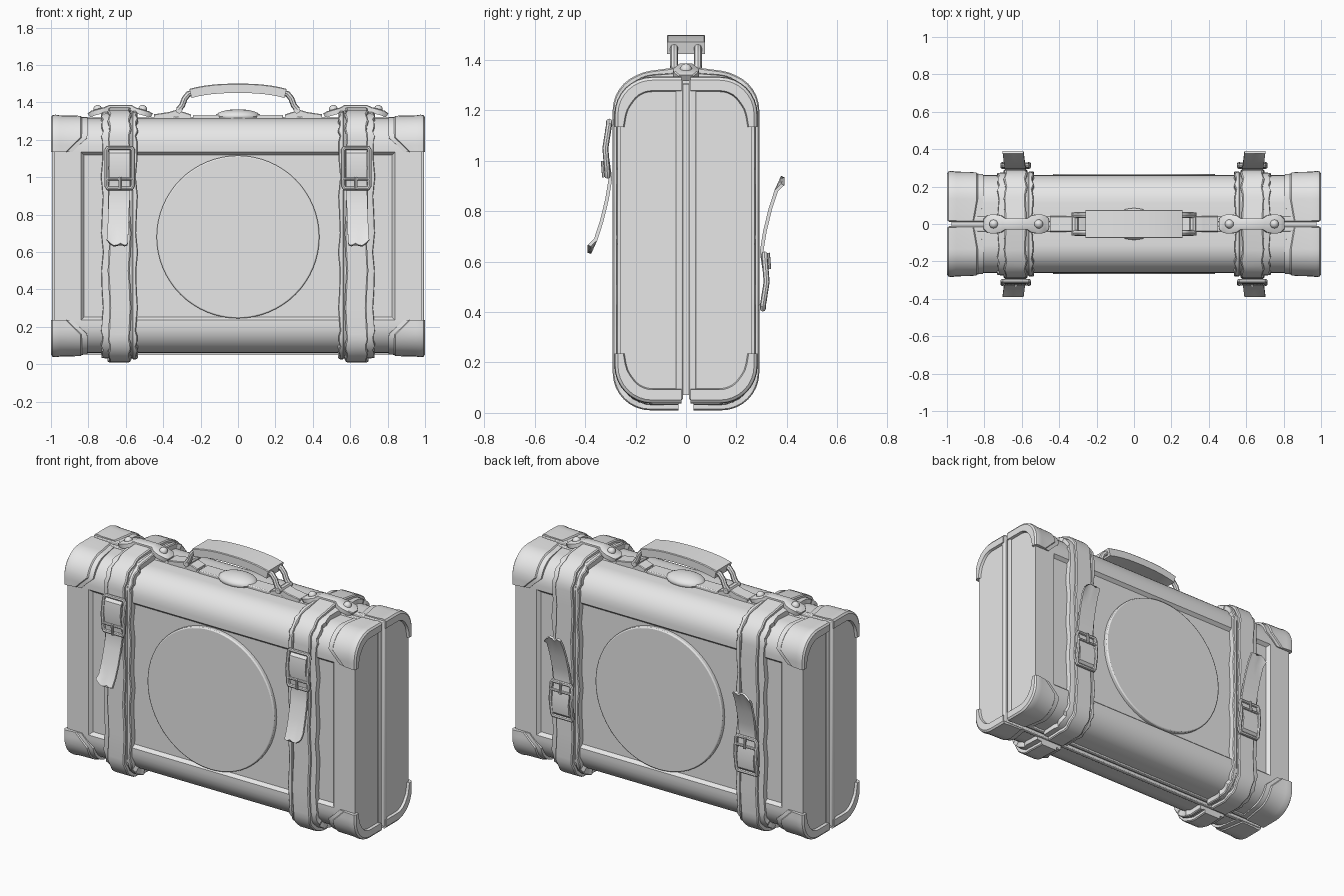
import bpy, bmesh, math, random
from mathutils import Matrix, Vector

if "Cube" in bpy.data.objects:
    bpy.data.objects.remove(bpy.data.objects["Cube"])

random.seed(4)
GREY = bpy.data.materials.new("grey")
GREY.diffuse_color = (0.8, 0.8, 0.8, 1)
GREY.use_nodes = True
GREY.node_tree.nodes["Principled BSDF"].inputs["Base Color"].default_value = GREY.diffuse_color


def finish(name, bm, mirror="", bevel=0):
    """Turn a bmesh into a named object, mirrored about the given axes."""
    bmesh.ops.recalc_face_normals(bm, faces=bm.faces)
    mesh = bpy.data.meshes.new(name)
    bm.to_mesh(mesh)
    bm.free()
    mesh.materials.append(GREY)
    ob = bpy.data.objects.new(name, mesh)
    bpy.context.collection.objects.link(ob)
    if bevel:
        b = ob.modifiers.new("bevel", "BEVEL")
        b.width, b.segments = bevel, 2
    if mirror:
        m = ob.modifiers.new("mirror", "MIRROR")
        m.use_axis = ("x" in mirror, "y" in mirror, False)
    return ob


def box(name, x, y, z, mirror="", bevel=0.005):
    bm = bmesh.new()
    bmesh.ops.create_cube(bm, size=1)
    for v in bm.verts:
        v.co = [(a + b) / 2 + c * (b - a) for (a, b), c in zip((x, y, z), v.co)]
    return finish(name, bm, mirror, bevel)


def sweep(name, path, section, mirror="", plane="yz", jag=None):
    """Sweep a closed section of (width position, inward depth) along a planar path."""
    bm, rings = bmesh.new(), []
    for i, p in enumerate(path):
        a, b = path[max(i - 1, 0)], path[min(i + 1, len(path) - 1)]
        t = Vector((b[0] - a[0], b[1] - a[1])).normalized()
        ring = []
        for k, (w, d) in enumerate(section(i, p)):
            u, v = p[0] + t.y * d, p[1] - t.x * d
            if jag and i == 0:
                v += jag[k]
            ring.append(bm.verts.new((w, u, v) if plane == "yz" else (u, w, v)))
        rings.append(ring)
    n = len(rings[0])
    for r, s in zip(rings, rings[1:]):
        for k in range(n):
            bm.faces.new((r[k], r[(k + 1) % n], s[(k + 1) % n], s[k]))
    bm.faces.new(rings[0])
    bm.faces.new(rings[-1])
    return finish(name, bm, mirror)


def tube(name, pts, radius, mirror="", cyclic=False):
    cu = bpy.data.curves.new(name, "CURVE")
    cu.dimensions, cu.bevel_depth, cu.bevel_resolution = "3D", radius, 2
    cu.use_fill_caps = True
    sp = cu.splines.new("POLY")
    sp.points.add(len(pts) - 1)
    for q, p in zip(sp.points, pts):
        q.co = (*p, 1)
    sp.use_cyclic_u = cyclic
    tmp = bpy.data.objects.new(name + "_curve", cu)
    bpy.context.collection.objects.link(tmp)
    bpy.context.view_layer.update()
    bm = bmesh.new()
    bm.from_mesh(tmp.to_mesh())
    bpy.data.objects.remove(tmp)
    return finish(name, bm, mirror)


def profile(y, z0, z1, r, y_in, n=8):
    """Front half of the rounded case outline, bottom to top."""
    pts = [(-y_in, z0)]
    for cz, start in ((z0 + r, 270), (z1 - r, 180)):
        for i in range(n + 1):
            a = math.radians(start - 90 * i / n)
            pts.append((-y + r + r * math.cos(a), cz + r * math.sin(a)))
    return pts + [(-y_in, z1)]


# Case shells with recessed panels
bm = bmesh.new()
rings = [[bm.verts.new((x, *p)) for p in profile(0.262, 0.06, 1.315, 0.15, 0.02)]
         for x in (-0.985, 0.985)]
n = len(rings[0])
for k in range(n):
    bm.faces.new((rings[0][k], rings[0][(k + 1) % n], rings[1][(k + 1) % n], rings[1][k]))
for r in rings:
    bm.faces.new(r)
bmesh.ops.recalc_face_normals(bm, faces=bm.faces)
for co, no in (((-0.84, 0, 0), (1, 0, 0)), ((0.84, 0, 0), (1, 0, 0)),
               ((0, 0, 0.235), (0, 0, 1)), ((0, 0, 1.135), (0, 0, 1))):
    bmesh.ops.bisect_plane(bm, geom=bm.verts[:] + bm.edges[:] + bm.faces[:],
                           plane_co=co, plane_no=no)
panel = [f for f in bm.faces if f.normal.y < -0.99
         and abs(f.calc_center_median().x) < 0.1 and 0.4 < f.calc_center_median().z < 1]
bmesh.ops.inset_region(bm, faces=panel, thickness=0.024, depth=-0.02)
finish("case_shell", bm, "y")

# Seam rims and inner core
box("seam_rim", (-0.994, 0.994), (-0.04, -0.012), (0.052, 1.322), "y")
box("seam_core", (-0.975, 0.975), (-0.02, 0.02), (0.07, 1.305), bevel=0)

# Round plaques on the panels
bm = bmesh.new()
bmesh.ops.create_cone(bm, cap_ends=True, segments=64, radius1=0.435, radius2=0.435, depth=0.05,
                      matrix=Matrix.Translation((0, -0.243, 0.68)) @ Matrix.Rotation(math.pi / 2, 4, "X"))
finish("round_plaque", bm, "y", 0.007)

# Corner guards: a stepped cap with a lip on the end face
full = profile(0.284, 0.037, 1.334, 0.15, 0.018)
side = [(-0.284, z) for z in (1.135, 1.155, 1.17)]
top = side + full[len(full) // 2:]
bottom = [(y, 1.371 - z) for y, z in reversed(top)]


def guard_section(i, p):
    reach = max(p[1], 1.371 - p[1]) - 1.135
    x = 0.885 - min(reach, 0.08) * 1.0
    if abs(p[0]) < 0.1:
        x += 0.02
    lip = 0.035 + 0.02 * min(1, reach / 0.12)
    return [(x, 0.035), (x, 0.015), (x + 0.03, 0.013), (x + 0.036, 0.006), (0.95, 0.004),
            (0.975, 0), (0.992, 0.003), (1, 0.014), (1, lip), (0.98, lip + 0.006), (0.98, 0.035)]


sweep("corner_guard_top", top, guard_section, "xy")
sweep("corner_guard_bottom", bottom, guard_section, "xy")


# Wide base straps and the raised straps on top of them
def strap_path(y, z0, z1, rise, y_end):
    pts = profile(y, z0, z1, 0.15, 0.03)
    mids = [(-y, 0.2 + 0.1 * i) for i in range(1, 10)]
    pts = pts[:10] + mids + pts[10:]
    pts[-1] = (-y_end, z1)
    return [(a, b + (rise * max(0, 1 + a / 0.2) if b > 1.2 else 0)) for a, b in pts]


def base_section(i, p):
    w = 0.006 * math.sin(i * 2.3)
    return [(0.54 + w, 0.05), (0.54 + w, 0.005), (0.545 + w, 0), (0.562, 0), (0.567, 0.005),
            (0.71, 0.005), (0.725 + w, 0.008), (0.728 + w, 0.05)]


def raised_section(i, p):
    w = 0.005 * math.sin(i * 1.7)
    return [(0.575 + w, 0.04), (0.575 + w, 0.005), (0.582 + w, 0), (0.685 + w, 0),
            (0.692 + w, 0.005), (0.692 + w, 0.04)]


sweep("base_strap", strap_path(0.28, 0.026, 1.342, 0.015, 0), base_section, "xy")
sweep("raised_strap", strap_path(0.291, 0.01, 1.35, 0.026, 0), raised_section, "xy")

# Buckles with torn strap tails; the back set is the front set turned over
tail = [(-0.39, 0.64), (-0.365, 0.69), (-0.342, 0.76), (-0.32, 0.85), (-0.307, 0.93),
        (-0.315, 0.985), (-0.328, 1.06), (-0.32, 1.13), (-0.288, 1.165)]


def tail_section(i, p):
    shift = 0.012 * max(0, 1 - i / 4)
    xs = [0.578 + shift + 0.112 * k / 6 for k in range(7)]
    return [(x, 0) for x in xs] + [(x, 0.014) for x in reversed(xs)]


rag = [random.uniform(-0.008, 0.03) for _ in range(7)]
front_set = [
    sweep("strap_tail", tail, tail_section, "x", jag=rag + rag[::-1]),
    tube("buckle_frame", [(0.57, -0.312, 0.94), (0.562, -0.312, 0.955), (0.562, -0.32, 1.05),
                          (0.562, -0.305, 1.145), (0.57, -0.305, 1.157), (0.695, -0.305, 1.157),
                          (0.703, -0.305, 1.145), (0.703, -0.32, 1.05), (0.703, -0.312, 0.955),
                          (0.695, -0.312, 0.94)], 0.012, "x", True),
    tube("buckle_bar", [(0.562, -0.32, 0.99), (0.703, -0.32, 0.99)], 0.008, "x"),
    tube("buckle_prong", [(0.632, -0.325, 0.935), (0.632, -0.33, 1.0)], 0.008, "x"),
]
for ob in front_set:
    back = ob.copy()
    back.name = ob.name + "_back"
    back.rotation_euler.x = math.pi
    back.location.z = 1.57
    bpy.context.collection.objects.link(back)

# Latch tabs over the straps, with rivets
tab = [(0.455, 1.34), (0.475, 1.352), (0.51, 1.362), (0.545, 1.372), (0.57, 1.386),
       (0.69, 1.386), (0.715, 1.374), (0.75, 1.365), (0.785, 1.355), (0.805, 1.34)]
half = [0.03, 0.048, 0.052, 0.045, 0.03, 0.03, 0.045, 0.052, 0.048, 0.03]
sweep("latch_tab", tab, lambda i, p: [(-half[i], 0.03), (-half[i], 0.004), (-half[i] + 0.006, 0),
                                      (half[i] - 0.006, 0), (half[i], 0.004), (half[i], 0.03)],
      "x", "xz")
for name, x in (("inner_rivet", 0.51), ("outer_rivet", 0.75)):
    bm = bmesh.new()
    bmesh.ops.create_uvsphere(bm, u_segments=16, v_segments=8, radius=0.024,
                              matrix=Matrix.Translation((x, 0, 1.362)))
    finish(name, bm, "x")

# Carrying handle, wire legs and mounts
arch = [(x / 100, 1.5 - 0.028 * (abs(x) / 26) ** 2.5) for x in range(-26, 27, 4)]
sweep("handle_grip", arch, lambda i, p: [(-0.076, 0.05), (-0.076, 0.004), (-0.072, 0),
                                         (0.072, 0), (0.076, 0.004), (0.076, 0.05)], "", "xz")
tube("handle_leg", [(0.235, -0.047, 1.452), (0.265, -0.047, 1.445), (0.285, -0.047, 1.42),
                    (0.298, -0.047, 1.385), (0.318, -0.047, 1.36)], 0.016, "xy")
tube("handle_pin", [(0.315, -0.062, 1.358), (0.315, 0.062, 1.358)], 0.018, "x")
plate = [(0.25, 1.335), (0.28, 1.345), (0.33, 1.36), (0.37, 1.348), (0.45, 1.336)]
sweep("handle_mount", plate, lambda i, p: [(-0.042, 0.035), (-0.042, 0.004), (-0.038, 0),
                                           (0.038, 0), (0.042, 0.004), (0.042, 0.035)], "x", "xz")

# Lock plate with domed centre
box("lock_plate", (-0.24, 0.24), (-0.045, 0.045), (1.3, 1.332))
bm = bmesh.new()
bmesh.ops.create_uvsphere(bm, u_segments=32, v_segments=12, radius=1,
                          matrix=Matrix.Translation((0, 0, 1.325)) @ Matrix.Diagonal((0.12, 0.085, 0.038, 1)))
finish("lock_dome", bm)

# Smooth shading with sharp creases
for ob in bpy.context.collection.objects:
    ob.select_set(True)
    bpy.context.view_layer.objects.active = ob
bpy.ops.object.shade_smooth_by_angle(angle=math.radians(35))
